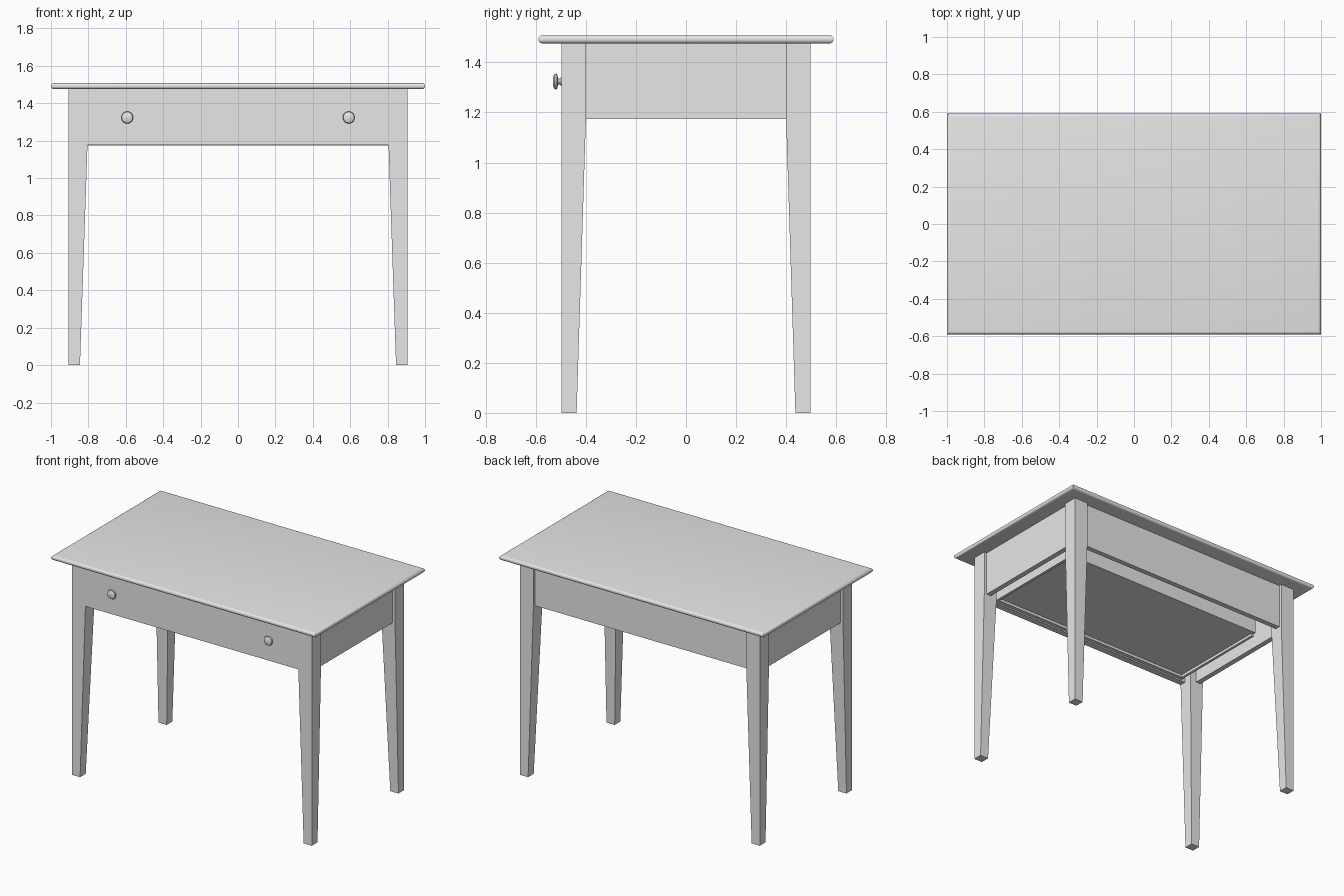
import bpy
import bmesh
import math

if "Cube" in bpy.data.objects:
    bpy.data.objects.remove(bpy.data.objects["Cube"], do_unlink=True)

# Single painted finish
GREY = (0.8, 0.8, 0.8, 1.0)
paint = bpy.data.materials.new("light_grey")
paint.use_nodes = True
paint.diffuse_color = GREY
paint.node_tree.nodes["Principled BSDF"].inputs["Base Color"].default_value = GREY


def finish(name, bm, smooth=False):
    bmesh.ops.recalc_face_normals(bm, faces=bm.faces)
    mesh = bpy.data.meshes.new(name)
    bm.to_mesh(mesh)
    bm.free()
    mesh.materials.append(paint)
    obj = bpy.data.objects.new(name, mesh)
    bpy.context.collection.objects.link(obj)
    if smooth:
        bpy.ops.object.select_all(action="DESELECT")
        obj.select_set(True)
        bpy.context.view_layer.objects.active = obj
        bpy.ops.object.shade_smooth_by_angle(angle=math.radians(40))
    return obj


def loft(name, rings, smooth=False):
    """Stack of rectangles (x0, x1, y0, y1, z), bottom to top."""
    bm = bmesh.new()
    loops = [[bm.verts.new(p) for p in ((x0, y0, z), (x1, y0, z), (x1, y1, z), (x0, y1, z))]
             for x0, x1, y0, y1, z in rings]
    for low, high in zip(loops, loops[1:]):
        for i in range(4):
            j = (i + 1) % 4
            bm.faces.new((low[i], low[j], high[j], high[i]))
    bm.faces.new(loops[0])
    bm.faces.new(loops[-1])
    return finish(name, bm, smooth)


def board(name, x0, x1, y0, y1, z0, z1):
    return loft(name, [(x0, x1, y0, y1, z0), (x0, x1, y0, y1, z1)])


TOP_LOW, TOP_HIGH = 1.476, 1.508
APRON_LOW = 1.174
LEG_X, LEG_Y = 0.907, 0.498
IN_X, IN_Y = 0.805, 0.40
RECESS, THICK = 0.02, 0.035

# Table top with half-round edge
radius = (TOP_HIGH - TOP_LOW) / 2
mid = TOP_LOW + radius
rings = []
for step in range(9):
    a = -math.pi / 2 + math.pi * step / 8
    x = 1.0 - radius + radius * math.cos(a)
    y = 0.59 - radius + radius * math.cos(a)
    rings.append((-x, x, -y, y, mid + radius * math.sin(a)))
loft("table_top", rings, smooth=True)

# Legs, tapered on the two inner faces
for sx, side in ((1, "left"), (-1, "right")):
    for sy, end in ((-1, "front"), (1, "back")):
        loft(f"{end}_{side}_leg", [
            (sx * 0.845, sx * LEG_X, sy * 0.437, sy * LEG_Y, 0),
            (sx * IN_X, sx * LEG_X, sy * IN_Y, sy * LEG_Y, APRON_LOW),
            (sx * IN_X, sx * LEG_X, sy * IN_Y, sy * LEG_Y, TOP_LOW)])

# Aprons, set slightly behind the leg faces
for sx, side in ((1, "left"), (-1, "right")):
    outer = LEG_X - RECESS
    board(f"{side}_apron", sx * (outer - THICK), sx * outer, -IN_Y, IN_Y, APRON_LOW, TOP_LOW)
outer = LEG_Y - RECESS
board("back_apron", -IN_X, IN_X, outer - THICK, outer, APRON_LOW, TOP_LOW)

# Drawer: flush front and an inner box
board("drawer_front", -IN_X, IN_X, -LEG_Y, -0.455, 1.178, TOP_LOW)
board("drawer_inner_front", -0.775, 0.775, -0.455, -0.43, 1.187, 1.44)
board("drawer_back", -0.775, 0.775, 0.26, 0.28, 1.205, 1.44)
board("drawer_bottom", -0.757, 0.757, -0.43, 0.26, 1.205, 1.217)
for sx, side in ((1, "left"), (-1, "right")):
    board(f"drawer_{side}_side", sx * 0.757, sx * 0.775, -0.43, 0.26, 1.187, 1.44)

# Turned knobs: (radius, distance out from the drawer front)
PROFILE = [(0.018, 0), (0.012, 0.006), (0.012, 0.013), (0.028, 0.016),
           (0.032, 0.021), (0.029, 0.028), (0.02, 0.032), (0.001, 0.034)]
SIDES = 24
for sx, side in ((1, "left"), (-1, "right")):
    bm = bmesh.new()
    loops = []
    for r, out in PROFILE:
        angles = [2 * math.pi * i / SIDES for i in range(SIDES)]
        loops.append([bm.verts.new((sx * 0.592 + r * math.cos(a), -LEG_Y - out,
                                    1.324 + r * math.sin(a))) for a in angles])
    for low, high in zip(loops, loops[1:]):
        for i in range(SIDES):
            j = (i + 1) % SIDES
            bm.faces.new((low[i], low[j], high[j], high[i]))
    bm.faces.new(loops[0])
    bm.faces.new(loops[-1])
    finish(f"{side}_knob", bm, smooth=True)
